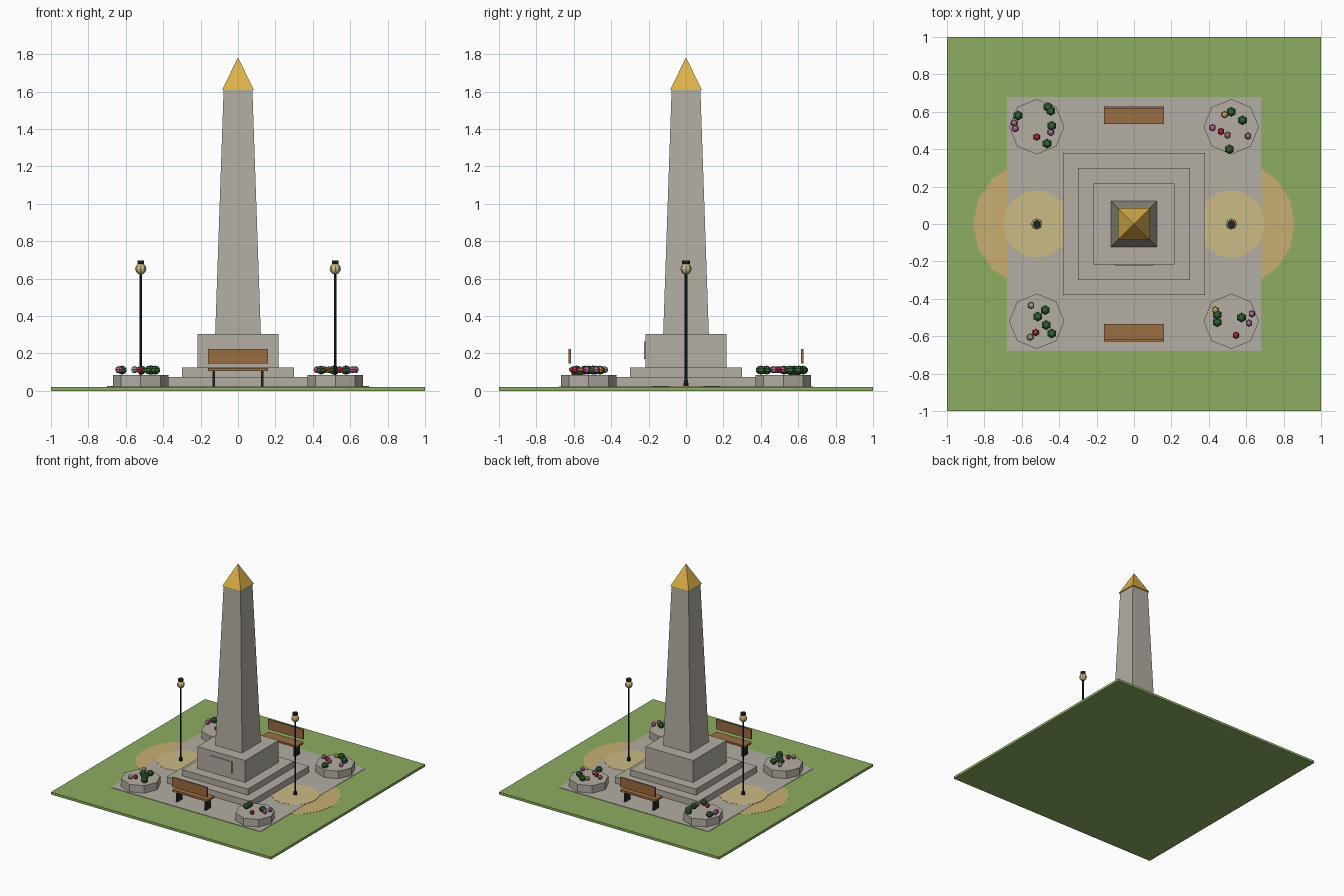
import bpy, bmesh, math
from mathutils import Matrix

if "Cube" in bpy.data.objects:
    bpy.data.objects.remove(bpy.data.objects["Cube"])


def mat(name, r, g, b):
    """Flat material from 0-255 display colour."""
    m = bpy.data.materials.new(name)
    lin = [((c / 255 + 0.055) / 1.055) ** 2.4 for c in (r, g, b)]
    m.diffuse_color = (*lin, 1)
    m.use_nodes = True
    m.node_tree.nodes["Principled BSDF"].inputs["Base Color"].default_value = m.diffuse_color
    return m


GRASS = mat("grass", 141, 173, 98)
STONE = mat("stone", 179, 174, 163)
GOLD = mat("gold", 222, 178, 74)
WOOD = mat("wood", 154, 109, 65)
IRON = mat("black iron", 36, 37, 40)
SAND = mat("warm sand", 200, 174, 112)
GLOW = mat("pale glow", 204, 187, 134)
LEAF = mat("leaf green", 52, 98, 54)
PINK = mat("pink petal", 196, 112, 160)
RED = mat("red petal", 196, 46, 60)


def finish(name, bm, material):
    me = bpy.data.meshes.new(name)
    bm.to_mesh(me)
    bm.free()
    me.materials.append(material)
    ob = bpy.data.objects.new(name, me)
    bpy.context.collection.objects.link(ob)
    return ob


def box(name, x, y, z, material):
    """Box from (min, max) ranges on each axis."""
    bm = bmesh.new()
    size = [r[1] - r[0] for r in (x, y, z)]
    mid = [(r[0] + r[1]) / 2 for r in (x, y, z)]
    bmesh.ops.create_cube(bm, size=1, matrix=Matrix.Translation(mid) @ Matrix.Diagonal((*size, 1)))
    return finish(name, bm, material)


def slab(name, half, z0, z1, material):
    return box(name, (-half, half), (-half, half), (z0, z1), material)


def prism(name, x, y, z0, z1, r0, r1, sides, material, turn=0.0):
    """Cylinder, cone or frustum standing on z0."""
    bm = bmesh.new()
    bmesh.ops.create_cone(
        bm, cap_ends=True, segments=sides, radius1=r0, radius2=r1, depth=z1 - z0,
        matrix=Matrix.Translation((x, y, (z0 + z1) / 2)) @ Matrix.Rotation(turn, 4, 'Z'))
    bmesh.ops.remove_doubles(bm, verts=bm.verts, dist=1e-5)
    return finish(name, bm, material)


def ball(name, x, y, z, r, u, v, material, squash=1.0):
    bm = bmesh.new()
    bmesh.ops.create_uvsphere(
        bm, u_segments=u, v_segments=v, radius=r,
        matrix=Matrix.Translation((x, y, z)) @ Matrix.Diagonal((1, 1, squash, 1)))
    return finish(name, bm, material)


# Lawn and paved square
slab("lawn", 1.0, 0.0, 0.02, GRASS)
slab("paving", 0.68, 0.01, 0.0235, STONE)

# Stepped base and pedestal
slab("lower_step", 0.38, 0.01, 0.075, STONE)
slab("upper_step", 0.30, 0.07, 0.125, STONE)
slab("pedestal", 0.217, 0.12, 0.305, STONE)
box("plaque", (-0.1, 0.1), (-0.224, -0.216), (0.17, 0.265), STONE)

# Obelisk shaft and gilded tip
R2 = math.sqrt(2)
prism("obelisk_shaft", 0, 0, 0.30, 1.61, 0.122 * R2, 0.077 * R2, 4, STONE, math.pi / 4)
prism("obelisk_tip", 0, 0, 1.608, 1.783, 0.085 * R2, 0, 4, GOLD, math.pi / 4)

for s, side in ((-1, "left"), (1, "right")):
    # Lamp post with ground discs
    x = s * 0.52
    prism(f"outer_disc_{side}", x, 0, 0.015, 0.0218, 0.34, 0.34, 16, SAND, math.pi / 2)
    prism(f"inner_disc_{side}", x, 0, 0.02, 0.0252, 0.18, 0.18, 16, GLOW, math.pi / 2)
    prism(f"lamp_foot_{side}", x, 0, 0.02, 0.055, 0.014, 0.011, 8, IRON)
    prism(f"lamp_pole_{side}", x, 0, 0.03, 0.63, 0.007, 0.007, 8, IRON)
    ball(f"lamp_globe_{side}", x, 0, 0.652, 0.03, 8, 6, GLOW)
    prism(f"lamp_cap_{side}", x, 0, 0.679, 0.698, 0.021, 0.021, 6, IRON)

for s, side in ((-1, "front"), (1, "back")):
    # Bench facing the monument
    def span(a, b):
        return tuple(sorted((s * a, s * b)))
    box(f"bench_seat_{side}", (-0.16, 0.16), span(0.535, 0.625), (0.105, 0.121), WOOD)
    box(f"bench_back_{side}", (-0.16, 0.16), span(0.616, 0.628), (0.145, 0.225), WOOD)
    for lx in (-0.13, 0.13):
        box(f"bench_leg_{side}", (lx - 0.007, lx + 0.007), span(0.548, 0.612), (0.01, 0.106), IRON)

# Octagonal planters
for sx in (-1, 1):
    for sy in (-1, 1):
        prism("planter", sx * 0.52, sy * 0.52, 0.01, 0.085, 0.148, 0.148, 8, STONE)

# Shrubs and blossoms
shrubs = [(-.62, .58), (-.46, .625), (-.445, .605), (-.44, .525), (-.465, .43),
          (.52, .60), (.58, .555), (.51, .40),
          (-.475, -.46), (-.515, -.495), (-.47, -.54), (-.44, -.585),
          (.445, -.485), (.445, -.525), (.575, -.50)]
for x, y in shrubs:
    ball("shrub", x, y, 0.111, 0.028, 6, 5, LEAF, 0.85)

blossoms = {
    PINK: [(-.64, .54), (-.635, .51), (-.445, .49), (.42, .515), (.50, .475), (.61, .47),
           (.63, -.48), (.615, -.53)],
    RED: [(-.52, .465), (.465, .495), (-.525, -.58), (.545, -.595)],
    GOLD: [(.485, .585), (.435, -.46)],
    STONE: [(-.55, -.435), (-.555, -.605)],
}
for material, spots in blossoms.items():
    for x, y in spots:
        ball("blossom", x, y, 0.113, 0.019, 6, 4, material)
